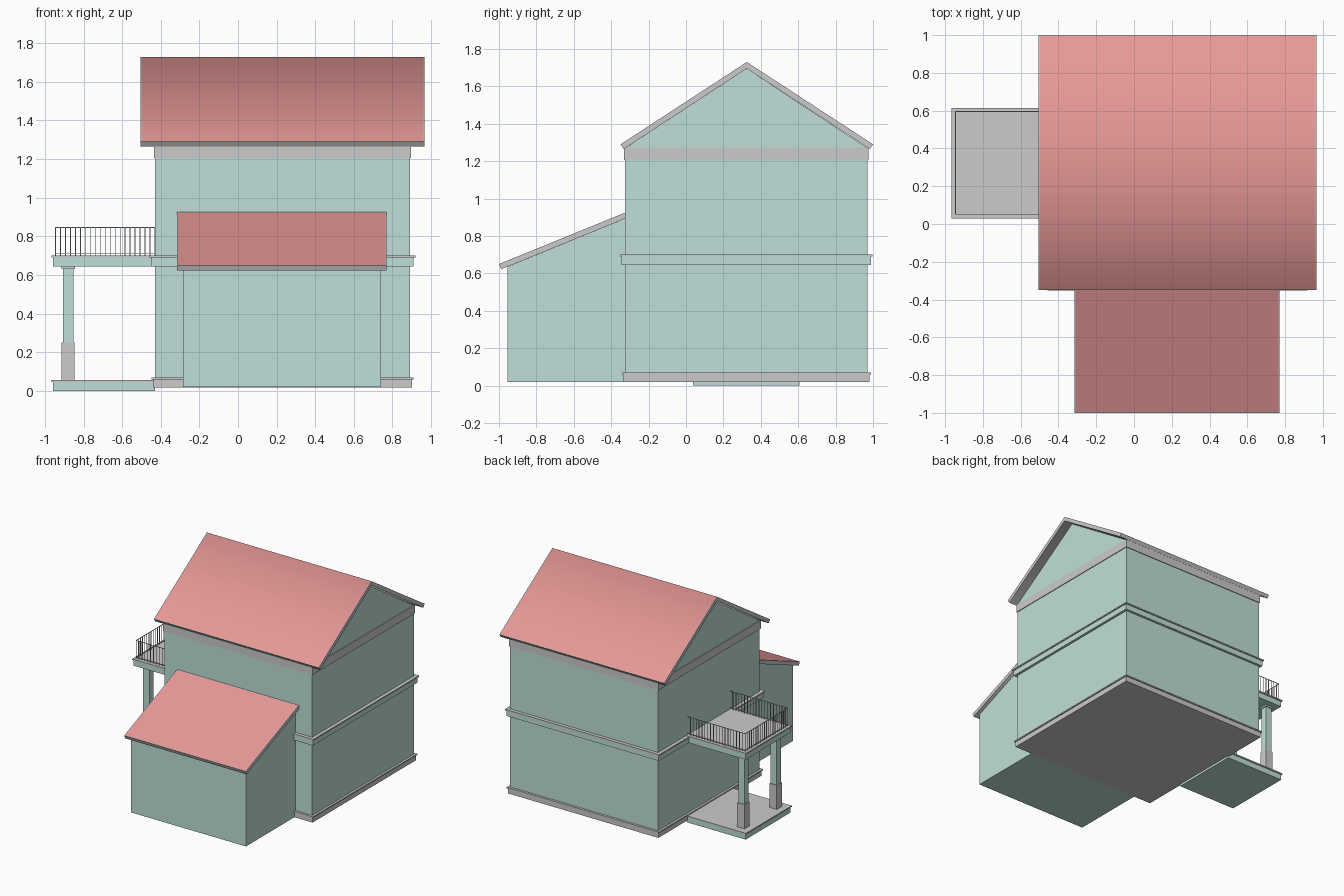
import bpy, bmesh, math
from mathutils import Matrix, Vector

cube = bpy.data.objects.get("Cube")
if cube:
    bpy.data.objects.remove(cube, do_unlink=True)


def material(name, r, g, b):
    m = bpy.data.materials.new(name)
    m.diffuse_color = (r, g, b, 1)
    m.use_nodes = True
    m.node_tree.nodes["Principled BSDF"].inputs["Base Color"].default_value = (r, g, b, 1)
    return m


WALL = material("wall_green", 0.53, 0.74, 0.69)
ROOF = material("roof_red", 0.8, 0.32, 0.31)
TRIM = material("trim_grey", 0.8, 0.8, 0.8)
STONE = material("stone_grey", 0.56, 0.56, 0.56)


def finish(name, bm, *mats):
    bmesh.ops.recalc_face_normals(bm, faces=bm.faces)
    mesh = bpy.data.meshes.new(name)
    bm.to_mesh(mesh)
    bm.free()
    for m in mats:
        mesh.materials.append(m)
    obj = bpy.data.objects.new(name, mesh)
    bpy.context.collection.objects.link(obj)
    return obj


def add_box(bm, x, y, z):
    """Add a box given as (min, max) ranges."""
    size = [r[1] - r[0] for r in (x, y, z)]
    mid = Vector([sum(r) / 2 for r in (x, y, z)])
    bmesh.ops.create_cube(bm, size=1, matrix=Matrix.Translation(mid) @ Matrix.Diagonal((*size, 1)))


def box(name, x, y, z, mat):
    bm = bmesh.new()
    add_box(bm, x, y, z)
    return finish(name, bm, mat)


def prism_mesh(profile, x0, x1):
    """Extrude a side profile of (y, z) points along x."""
    bm = bmesh.new()
    face = bm.faces.new([bm.verts.new((x0, y, z)) for y, z in profile])
    out = bmesh.ops.extrude_face_region(bm, geom=[face])
    verts = [g for g in out["geom"] if isinstance(g, bmesh.types.BMVert)]
    bmesh.ops.translate(bm, verts=verts, vec=(x1 - x0, 0, 0))
    bmesh.ops.recalc_face_normals(bm, faces=bm.faces)
    return bm


def roof(name, profile, x0, x1):
    """Grey slab with a red covering on the upward faces."""
    bm = prism_mesh(profile, x0, x1)
    bm.normal_update()
    tops = [f for f in bm.faces if f.normal.z > 0.6]
    bmesh.ops.inset_region(bm, faces=tops, thickness=0.005, use_even_offset=True)
    for f in tops:
        f.material_index = 1
    obj = finish(name, bm, TRIM, ROOF)
    bpy.ops.object.select_all(action="DESELECT")
    obj.select_set(True)
    bpy.context.view_layer.objects.active = obj
    bpy.ops.object.shade_smooth_by_angle(angle=math.radians(75))
    return obj


# Main house dimensions
X0, X1, Y0, Y1 = -0.43, 0.89, -0.325, 0.97
RIDGE = 0.325


def band(name, grow, z0, z1, mat):
    return box(name, (X0 - grow, X1 + grow), (Y0 - grow, Y1 + grow), (z0, z1), mat)


# House body with gables
body = [(Y0, 0.02), (Y1, 0.02), (Y1, 1.27), (RIDGE, 1.695), (Y0, 1.27)]
finish("house_walls", prism_mesh(body, X0, X1), WALL)

# Horizontal bands around the house
band("plinth", 0.01, 0.018, 0.06, STONE)
band("plinth_cap", 0.018, 0.06, 0.07, STONE)
band("floor_ledge", 0.02, 0.645, 0.69, WALL)
band("floor_ledge_cap", 0.028, 0.69, 0.7, TRIM)
band("eaves_band", 0.006, 1.205, 1.272, TRIM)

# Main gable roof
roof("main_roof", [(-0.35, 1.29), (RIDGE, 1.73), (1.0, 1.29), (0.983, 1.265),
                   (RIDGE, 1.695), (-0.333, 1.265)], -0.505, 0.965)

# Front extension with lean-to roof
annex = [(-0.955, 0.02), (-0.32, 0.02), (-0.32, 0.895), (-0.955, 0.635)]
finish("annex_walls", prism_mesh(annex, -0.285, 0.74), WALL)
roof("annex_roof", [(-1.0, 0.65), (-0.325, 0.925), (-0.325, 0.893), (-0.988, 0.622)], -0.315, 0.77)

# Porch slab and balcony slab
for name, z in (("porch", 0.0), ("balcony", 0.645)):
    box(name + "_slab", (-0.957, X0), (0.037, 0.607), (z, z + 0.046), WALL)
    box(name + "_floor", (-0.965, X0), (0.03, 0.615), (z + 0.046, z + 0.056), STONE)

# Porch posts
for side, y in (("right", 0.115), ("left", 0.525)):
    for part, half, z, mat in (("post", 0.027, (0.05, 0.645), WALL),
                               ("post_base", 0.033, (0.05, 0.25), TRIM),
                               ("post_capital", 0.035, (0.632, 0.645), WALL)):
        box(f"{side}_{part}", (-0.88 - half, -0.88 + half), (y - half, y + half), z, mat)

# Balcony railing: thin rails with evenly spaced bars on three sides
bm = bmesh.new()
RX, RY0, RY1, T = -0.945, 0.052, 0.595, 0.002
for z in (0.712, 0.846):
    for y in (RY0, RY1):
        add_box(bm, (RX - T, X0), (y - T, y + T), (z - T, z + T))
    add_box(bm, (RX - T, RX + T), (RY0, RY1), (z - T, z + T))
COUNT = 20
for i in range(COUNT + 1):
    t = i / COUNT
    x, y = RX + (X0 - RX) * t, RY0 + (RY1 - RY0) * t
    for cx, cy in ((x, RY0), (x, RY1), (RX, y)):
        add_box(bm, (cx - T, cx + T), (cy - T, cy + T), (0.7, 0.846))
finish("balcony_railing", bm, STONE)
